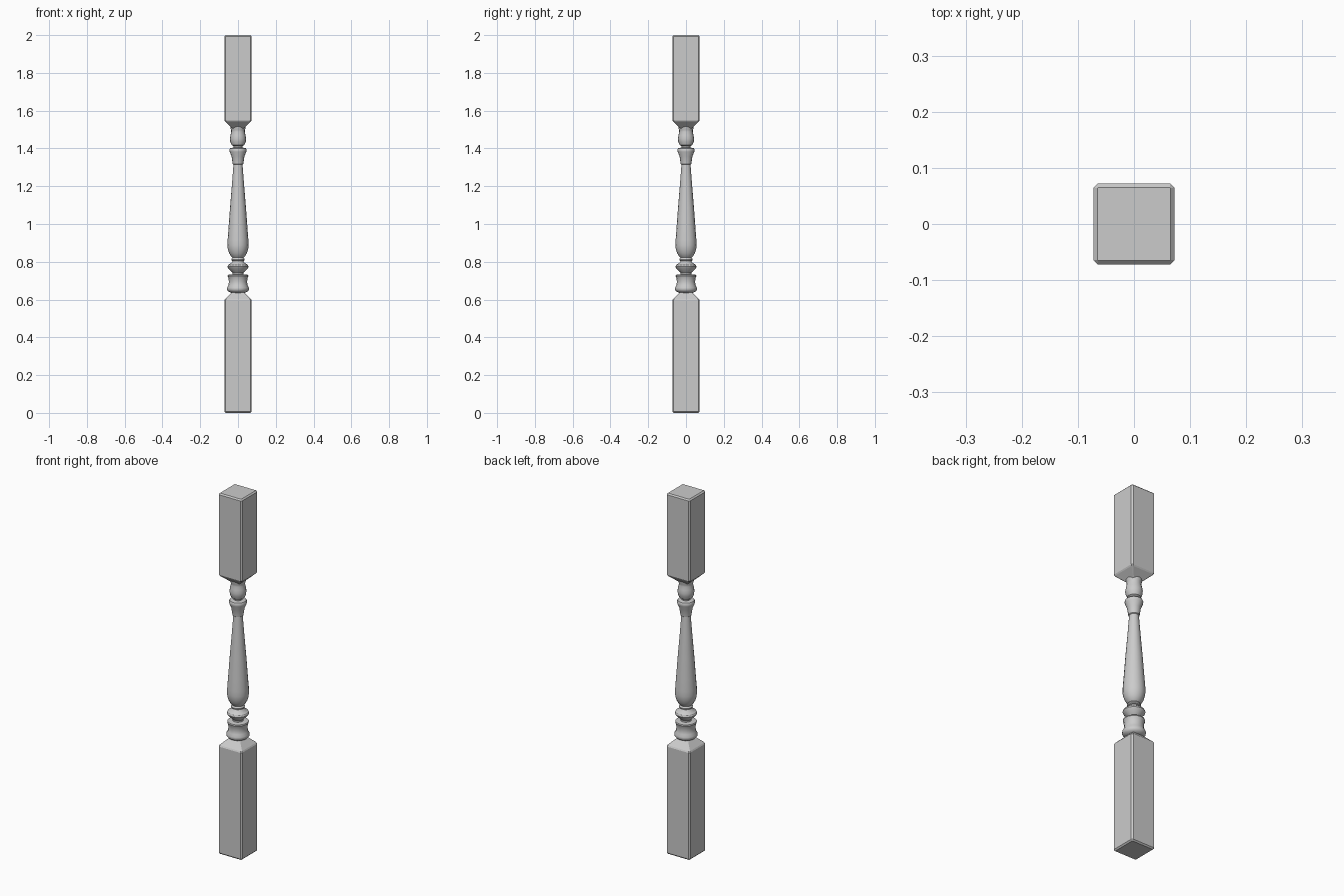
import bpy, bmesh, math

cube = bpy.data.objects.get("Cube")
if cube:
    bpy.data.objects.remove(cube, do_unlink=True)

grey = bpy.data.materials.new("plain grey")
grey.use_nodes = True
colour = (0.6, 0.6, 0.6, 1)
grey.diffuse_color = colour
grey.node_tree.nodes["Principled BSDF"].inputs["Base Color"].default_value = colour


def add_object(name, bm):
    bmesh.ops.recalc_face_normals(bm, faces=bm.faces)
    mesh = bpy.data.meshes.new(name)
    bm.to_mesh(mesh)
    bm.free()
    mesh.materials.append(grey)
    obj = bpy.data.objects.new(name, mesh)
    bpy.context.collection.objects.link(obj)
    return obj


def loft(name, rings):
    """Skin a stack of equal-length point rings and cap both ends."""
    bm = bmesh.new()
    loops = [[bm.verts.new(p) for p in ring] for ring in rings]
    n = len(loops[0])
    for a, b in zip(loops, loops[1:]):
        for i in range(n):
            j = (i + 1) % n
            bm.faces.new((a[i], a[j], b[j], b[i]))
    bm.faces.new(loops[0][::-1])
    bm.faces.new(loops[-1])
    return add_object(name, bm)


def square_ring(half, chamfer, z):
    k = half - chamfer
    return [(half, -k, z), (half, k, z), (k, half, z), (-k, half, z),
            (-half, k, z), (-half, -k, z), (-k, -half, z), (k, -half, z)]


def round_ring(r, z, sides=16):
    return [(r * math.cos(math.tau * i / sides), r * math.sin(math.tau * i / sides), z)
            for i in range(sides)]


# Square blocks: chamfered outer end, long shaft, tapered inner end
HALF, BEVEL = 0.072, 0.007


def block(name, outer, shoulder, neck, neck_half):
    s = 1 if shoulder > outer else -1
    stack = [(HALF - BEVEL, 0.001, outer), (HALF, BEVEL, outer + s * BEVEL),
             (HALF, BEVEL, shoulder - s * 0.004), (HALF - 0.004, 0.006, shoulder + s * 0.003),
             (neck_half, 0.004, neck)]
    loft(name, [square_ring(*level) for level in stack])


block("lower_block", 0.0, 0.60, 0.645, 0.026)
block("upper_block", 2.0, 1.545, 1.505, 0.028)


# Turned parts, as (radius, height) profiles
turnings = {
    "base_collar": [(0.036, 0.635), (0.052, 0.643), (0.058, 0.652), (0.058, 0.663), (0.051, 0.675),
                    (0.048, 0.695), (0.051, 0.715), (0.055, 0.725), (0.053, 0.731), (0.030, 0.734)],
    "lower_ring": [(0.028, 0.730), (0.028, 0.742), (0.052, 0.766), (0.056, 0.774),
                   (0.052, 0.784), (0.032, 0.797), (0.028, 0.806)],
    "lower_bead": [(0.026, 0.802), (0.034, 0.807), (0.035, 0.813), (0.032, 0.819), (0.026, 0.825)],
    "vase_shaft": [(0.028, 0.820), (0.037, 0.828), (0.047, 0.846), (0.054, 0.868), (0.056, 0.888),
                   (0.055, 0.915), (0.050, 0.98), (0.042, 1.09), (0.032, 1.21), (0.024, 1.315)],
    "upper_flare": [(0.022, 1.313), (0.028, 1.318), (0.029, 1.325), (0.034, 1.358), (0.044, 1.382),
                    (0.046, 1.392), (0.042, 1.401), (0.024, 1.405)],
    "upper_bulb": [(0.022, 1.402), (0.024, 1.412), (0.034, 1.418), (0.041, 1.435), (0.043, 1.452),
                   (0.040, 1.470), (0.036, 1.488), (0.036, 1.498), (0.040, 1.508), (0.040, 1.52)],
}
for name, profile in turnings.items():
    obj = loft(name, [round_ring(r, z) for r, z in profile])
    bpy.ops.object.select_all(action="DESELECT")
    obj.select_set(True)
    bpy.context.view_layer.objects.active = obj
    bpy.ops.object.shade_smooth_by_angle(angle=math.radians(35))
